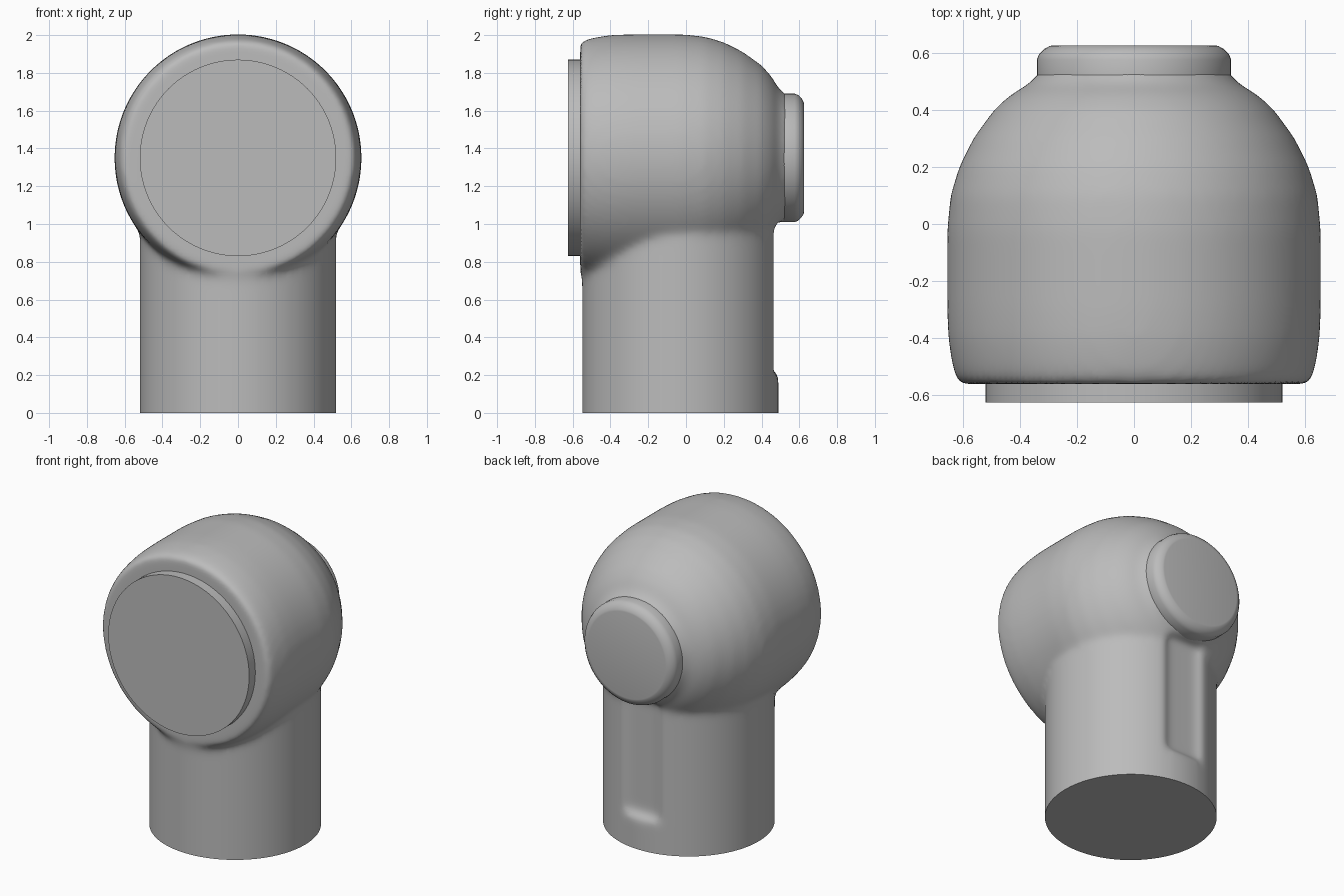
import bpy, bmesh, math
from mathutils import Matrix

cube = bpy.data.objects.get("Cube")
if cube:
    bpy.data.objects.remove(cube, do_unlink=True)

AXIS_Z = 1.35      # height of the head's horizontal axis
STEM_Y = -0.03     # stem centre, front to back

grey = bpy.data.materials.new("plain grey")
grey.use_nodes = True
colour = (0.5, 0.5, 0.5, 1)
grey.diffuse_color = colour
grey.node_tree.nodes["Principled BSDF"].inputs["Base Color"].default_value = colour


def add_object(name, bm):
    bmesh.ops.recalc_face_normals(bm, faces=bm.faces)
    mesh = bpy.data.meshes.new(name)
    bm.to_mesh(mesh)
    bm.free()
    mesh.materials.append(grey)
    obj = bpy.data.objects.new(name, mesh)
    bpy.context.collection.objects.link(obj)
    return obj


def lathe(name, profile, sides=96):
    """Closed solid turned around the head's axis; profile holds (radius, y)."""
    bm = bmesh.new()
    rings = []
    for r, y in profile:
        ring = []
        for i in range(sides):
            a = math.tau * i / sides
            ring.append(bm.verts.new((r * math.cos(a), y, AXIS_Z + r * math.sin(a))))
        rings.append(ring)
    for lower, upper in zip(rings, rings[1:]):
        for i in range(sides):
            j = (i + 1) % sides
            bm.faces.new((lower[i], lower[j], upper[j], upper[i]))
    bm.faces.new(rings[0])
    bm.faces.new(rings[-1])
    return add_object(name, bm)


def box(name, size, centre, bevel=0):
    bm = bmesh.new()
    bmesh.ops.create_cube(bm, size=1, matrix=Matrix.Translation(centre) @ Matrix.Diagonal((*size, 1)))
    if bevel:
        bmesh.ops.bevel(bm, geom=bm.edges[:], offset=bevel, segments=4, profile=0.5, affect='EDGES')
    obj = add_object(name, bm)
    obj.hide_render = True
    return obj


def activate(obj):
    bpy.ops.object.select_all(action='DESELECT')
    obj.select_set(True)
    bpy.context.view_layer.objects.active = obj


def apply_modifier(obj, kind, **settings):
    mod = obj.modifiers.new(kind.lower(), kind)
    for key, value in settings.items():
        setattr(mod, key, value)
    activate(obj)
    bpy.ops.object.modifier_apply(modifier=mod.name)


def boolean(obj, other, operation):
    apply_modifier(obj, 'BOOLEAN', object=other, operation=operation, solver='EXACT')
    bpy.data.objects.remove(other, do_unlink=True)


def smooth(obj, degrees):
    activate(obj)
    bpy.ops.object.shade_smooth_by_angle(angle=math.radians(degrees))


# Domed head, tapering at the front rim and closing toward the rear neck
body = lathe("body", [(0.61, -0.56), (0.622, -0.545), (0.638, -0.48), (0.65, -0.40),
                      (0.654, -0.30), (0.654, -0.02), (0.642, 0.10), (0.612, 0.20),
                      (0.562, 0.30), (0.49, 0.40), (0.435, 0.45), (0.37, 0.49),
                      (0.345, 0.51), (0.335, 0.54)])

# Upright stem, started below the floor so the base can be cut flat
bm = bmesh.new()
bmesh.ops.create_cone(bm, cap_ends=True, segments=96, radius1=0.52, radius2=0.52, depth=1.45,
                      matrix=Matrix.Translation((0, STEM_Y, 0.525)))
boolean(body, add_object("stem", bm), 'UNION')

# Shallow channel down the back of the stem
boolean(body, box("channel_cutter", (0.28, 0.3, 0.8), (0, 0.597, 0.61), 0.03), 'DIFFERENCE')

# Blend the joints into soft fillets, then trim the base
apply_modifier(body, 'REMESH', mode='VOXEL', voxel_size=0.02)
apply_modifier(body, 'SMOOTH', factor=0.5, iterations=14)
boolean(body, box("base_cutter", (3, 3, 1), (0, 0, -0.5)), 'DIFFERENCE')
smooth(body, 50)

# Front disc
front_disc = lathe("front_disc", [(0.52, -0.50), (0.52, -0.625)])
smooth(front_disc, 30)

# Rear round boss with a softened rim
rear_boss = lathe("rear_boss", [(0.335, 0.45), (0.34, 0.50), (0.34, 0.575), (0.332, 0.595),
                                (0.315, 0.612), (0.295, 0.623), (0.285, 0.625)])
smooth(rear_boss, 40)
